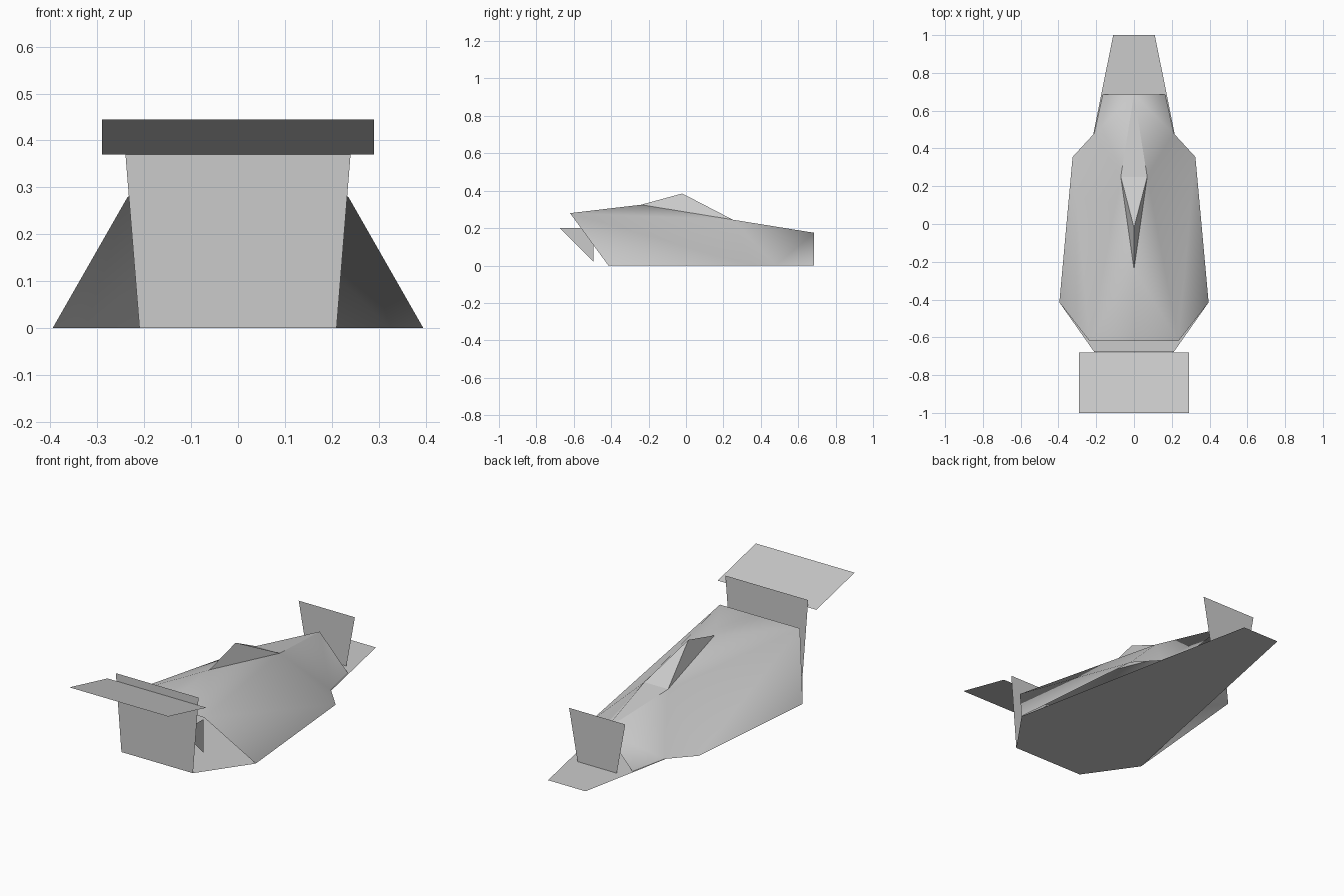
import bpy
import math

cube = bpy.data.objects.get("Cube")
if cube:
    bpy.data.objects.remove(cube, do_unlink=True)

# One flat colour for the whole craft
grey = bpy.data.materials.new("light grey")
grey.use_nodes = True
grey.diffuse_color = (0.6, 0.6, 0.6, 1)
bsdf = next(n for n in grey.node_tree.nodes if n.type == 'BSDF_PRINCIPLED')
bsdf.inputs["Base Color"].default_value = grey.diffuse_color


def add_part(name, points, faces, mirror=False):
    mesh = bpy.data.meshes.new(name)
    mesh.from_pydata(points, [], faces)
    mesh.materials.append(grey)
    obj = bpy.data.objects.new(name, mesh)
    bpy.context.collection.objects.link(obj)
    if mirror:
        mod = obj.modifiers.new("mirror", 'MIRROR')
        mod.use_clip = True
        mod.merge_threshold = 0.001
    return obj


def sheet(name, half):
    """Flat symmetric sheet from the points of its +x edge."""
    points = half + [(-x, y, z) for x, y, z in reversed(half)]
    return add_part(name, points, [list(range(len(points)))])


# Open hull shell: left half by named corners, mirrored
corners = {
    "nose_mid": (0, -0.62, 0.28),
    "nose": (0.235, -0.62, 0.28),
    "flank": (0.395, -0.415, 0),
    "hip": (0.325, 0.355, 0),
    "waist": (0.21, 0.48, 0),
    "tail": (0.165, 0.685, 0),
    "tail_top": (0, 0.685, 0.175),
    "shoulder": (0.07, 0.25, 0.245),
    "crest": (0, -0.24, 0.325),
}
panels = [
    "nose_mid nose crest", "crest nose shoulder", "nose hip shoulder",
    "nose flank hip", "shoulder hip waist", "shoulder waist tail_top",
    "waist tail tail_top",
]
keys = list(corners)
hull = add_part("hull", list(corners.values()),
                [[keys.index(k) for k in p.split()] for p in panels], True)

# Raised canopy: side, rear slope and spine
canopy = add_part(
    "canopy",
    [corners["crest"], (0, -0.02, 0.385), corners["shoulder"],
     corners["tail_top"], (0, 0.25, 0.245)],
    [(0, 2, 1), (1, 2, 4), (4, 2, 3)], True)

# Floor, end plates and front wing
sheet("floor", [(0.21, -0.678, 0), (0.395, -0.415, 0), (0.11, 1, 0)])
sheet("front_plate", [(0.21, -0.678, 0), (0.243, -0.678, 0.41)])
sheet("rear_plate", [(0.115, 0.745, 0), (0.165, 0.745, 0.272)])
sheet("front_wing", [(0.29, -1, 0.445), (0.29, -0.68, 0.37)])

# Triangular struts behind the front plate
for side, name in ((1, "left_strut"), (-1, "right_strut")):
    x = 0.145 * side
    add_part(name, [(x, -0.675, 0.2), (x, -0.495, 0.02), (x, -0.495, 0.2)],
             [(0, 1, 2)])

# Soft shading across the shallow hull creases only
bpy.ops.object.select_all(action='DESELECT')
hull.select_set(True)
bpy.context.view_layer.objects.active = hull
bpy.ops.object.shade_smooth_by_angle(angle=math.radians(30))
